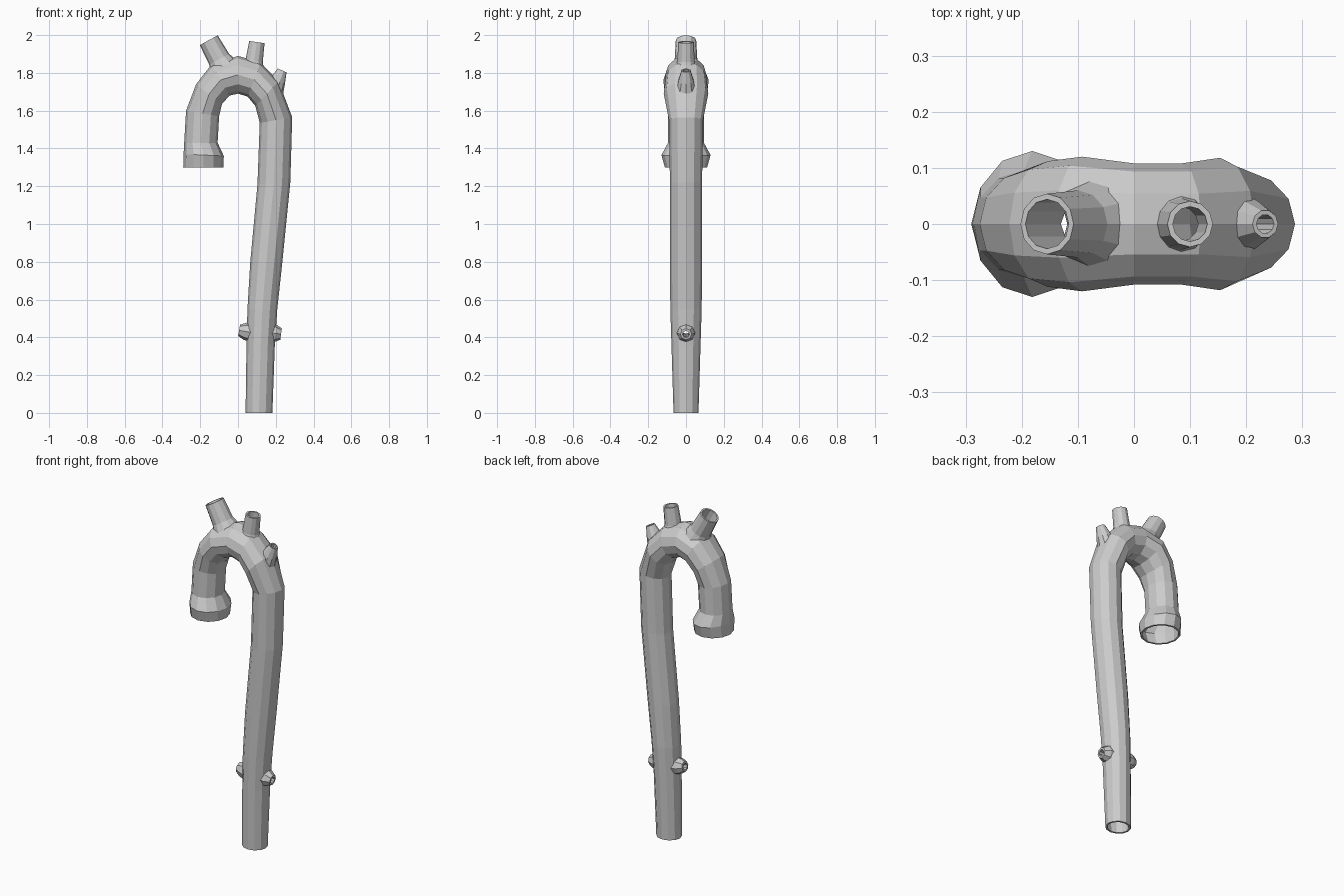
import bpy, bmesh, math
from mathutils import Vector

if "Cube" in bpy.data.objects:
    bpy.data.objects.remove(bpy.data.objects["Cube"])

WALL = 0.011
Y = Vector((0, 1, 0))


def loft(name, rings, n):
    """Closed solid through elliptical rings given as (centre, half axis u, half axis v)."""
    bm = bmesh.new()
    loops = []
    for c, u, v in rings:
        loops.append([bm.verts.new(c + u * math.cos(2 * math.pi * k / n)
                                   + v * math.sin(2 * math.pi * k / n)) for k in range(n)])
    for a, b in zip(loops, loops[1:]):
        for k in range(n):
            j = (k + 1) % n
            bm.faces.new((a[k], a[j], b[j], b[k]))
    bm.faces.new(loops[0][::-1])
    bm.faces.new(loops[-1])
    bmesh.ops.recalc_face_normals(bm, faces=bm.faces)
    me = bpy.data.meshes.new(name)
    bm.to_mesh(me)
    bm.free()
    ob = bpy.data.objects.new(name, me)
    bpy.context.collection.objects.link(ob)
    return ob


def shrink(rings, t, overshoot_start, overshoot_end):
    """Lumen rings: thinner by the wall, pushed past the open ends."""
    out = [(c.copy(), u * (1 - t / u.length), v * (1 - t / v.length)) for c, u, v in rings]
    if overshoot_start:
        d = (rings[0][0] - rings[1][0]).normalized() * 0.02
        out.insert(0, (out[0][0] + d, out[0][1], out[0][2]))
    if overshoot_end:
        d = (rings[-1][0] - rings[-2][0]).normalized() * 0.02
        out.append((out[-1][0] + d, out[-1][1], out[-1][2]))
    return out


# Main vessel stations: outer x, z, inner x, z, half depth in y
stations = [
    (-0.29, 1.30, -0.078, 1.30, 0.112), (-0.288, 1.37, -0.075, 1.36, 0.13),
    (-0.285, 1.43, -0.108, 1.43, 0.095), (-0.275, 1.60, -0.10, 1.57, 0.095),
    (-0.222, 1.74, -0.085, 1.635, 0.112), (-0.14, 1.845, -0.045, 1.68, 0.12),
    (0.0, 1.89, 0.0, 1.69, 0.108), (0.12, 1.855, 0.05, 1.675, 0.108),
    (0.215, 1.755, 0.092, 1.625, 0.118), (0.287, 1.565, 0.115, 1.535, 0.09),
    (0.277, 1.22, 0.103, 1.21, 0.085), (0.235, 0.80, 0.065, 0.80, 0.085),
    (0.208, 0.55, 0.05, 0.55, 0.083), (0.195, 0.36, 0.045, 0.36, 0.077),
    (0.182, 0.0, 0.04, 0.0, 0.066)]
main = []
for ox, oz, ix, iz, ry in stations:
    o, i = Vector((ox, 0, oz)), Vector((ix, 0, iz))
    main.append(((o + i) / 2, (o - i) / 2, Y * ry))

# Branches: base x, z, tip x, z, (fraction, radius) profile, wall, sides
branches = [
    ("first_arch_branch", -0.06, 1.80, -0.155, 1.973, ((0, 0.09), (0.42, 0.06), (1, 0.054)), 0.01, 12),
    ("second_arch_branch", 0.075, 1.79, 0.10, 1.963, ((0, 0.07), (0.42, 0.046), (1, 0.041)), 0.01, 12),
    ("third_arch_branch", 0.18, 1.69, 0.234, 1.813, ((0, 0.06), (0.55, 0.042), (1, 0.025)), 0.008, 10),
    ("left_side_branch", 0.11, 0.42, 0.006, 0.437, ((0, 0.055), (0.7, 0.046), (1, 0.03)), 0.012, 8),
    ("right_side_branch", 0.13, 0.43, 0.228, 0.417, ((0, 0.055), (0.7, 0.046), (1, 0.03)), 0.012, 8)]

vessel = loft("aorta", main, 12)
adds, cuts = [], [loft("main_lumen", shrink(main, WALL, True, True), 12)]
for name, bx, bz, tx, tz, prof, wall, n in branches:
    b, t = Vector((bx, 0, bz)), Vector((tx, 0, tz))
    u = (t - b).normalized().cross(Y)
    rings = [(b.lerp(t, f), u * r, Y * r) for f, r in prof]
    adds.append(loft(name, rings, n))
    core = [(c, a.normalized() * prof[-1][1], Y * prof[-1][1]) for c, a, _ in rings]
    cuts.append(loft(name + "_lumen", shrink(core, wall, False, True), n))

# Join the outer walls, then hollow everything out
for op, helpers in (("UNION", adds), ("DIFFERENCE", cuts)):
    for h in helpers:
        m = vessel.modifiers.new(h.name, "BOOLEAN")
        m.operation, m.solver, m.object = op, "EXACT", h
dg = bpy.context.evaluated_depsgraph_get()
result = bpy.data.meshes.new_from_object(vessel.evaluated_get(dg))
vessel.modifiers.clear()
vessel.data = result
for h in adds + cuts:
    bpy.data.objects.remove(h)
